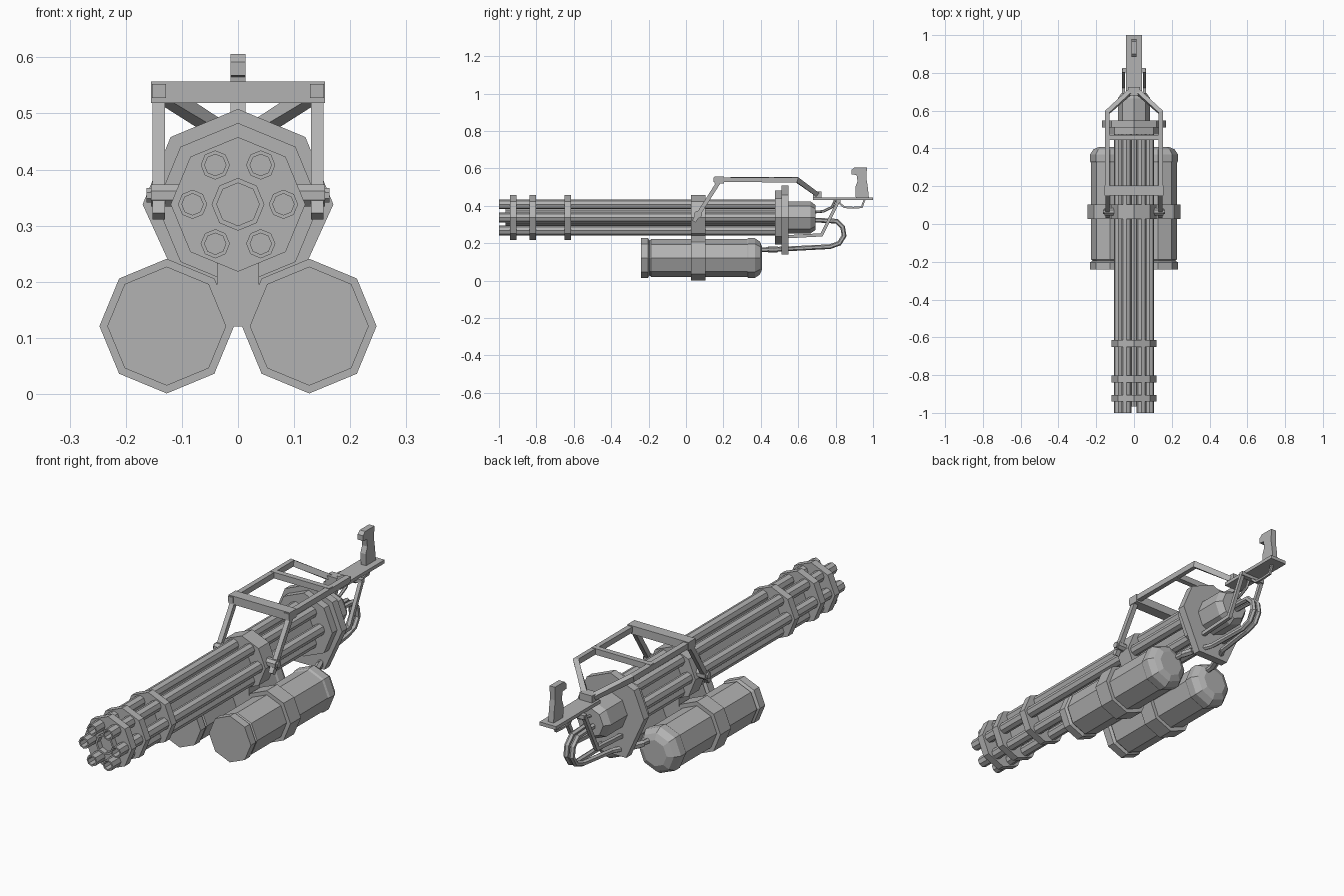
import bpy, bmesh
from math import pi, sin, cos, sqrt
from mathutils import Vector

if "Cube" in bpy.data.objects:
    bpy.data.objects.remove(bpy.data.objects["Cube"])

ZC = 0.338            # height of the barrel axis
TX, TZ = 0.127, 0.121  # tank axis

# Dark gunmetal grey for all parts
METAL = bpy.data.materials.new("dark_metal")
METAL.diffuse_color = (0.45, 0.45, 0.45, 1)
METAL.use_nodes = True
METAL.node_tree.nodes["Principled BSDF"].inputs["Base Color"].default_value = METAL.diffuse_color


def finish(name, bm):
    bmesh.ops.recalc_face_normals(bm, faces=bm.faces)
    me = bpy.data.meshes.new(name)
    bm.to_mesh(me)
    bm.free()
    me.materials.append(METAL)
    ob = bpy.data.objects.new(name, me)
    bpy.context.collection.objects.link(ob)
    return ob


def skin(name, loops):
    """Bridge equal-sized point loops and cap both ends."""
    bm = bmesh.new()
    rings = [[bm.verts.new(p) for p in lp] for lp in loops]
    n = len(rings[0])
    for a, b in zip(rings, rings[1:]):
        for i in range(n):
            j = (i + 1) % n
            bm.faces.new((a[i], a[j], b[j], b[i]))
    bm.faces.new(rings[0])
    bm.faces.new(rings[-1])
    return finish(name, bm)


def lathe(name, profile, x=0, z=ZC, n=8):
    """Turned part along y from (y, radius) pairs."""
    return skin(name, [[(x + r * cos(2 * pi * k / n), y, z + r * sin(2 * pi * k / n))
                        for k in range(n)] for y, r in profile])


def prism(name, pts, lo, hi, axis):
    """Extrude a 2D outline along x (pts are y, z) or y (pts are x, z)."""
    put = (lambda p, d: (d, p[0], p[1])) if axis == 'x' else (lambda p, d: (p[0], d, p[1]))
    return skin(name, [[put(p, d) for p in pts] for d in (lo, hi)])


def sweep(name, pts, r, n=4):
    """Mitred bar or hose along a path; n=4 gives a square bar of half width r."""
    pts = [Vector(p) for p in pts]
    if n == 4:
        r *= sqrt(2)
    loops = []
    for i, p in enumerate(pts):
        d0 = (p - pts[max(i - 1, 0)]).normalized()
        d1 = (pts[min(i + 1, len(pts) - 1)] - p).normalized()
        t = (d0 + d1).normalized()
        ref = Vector((0, 0, 1)) if abs(t.x) > 0.9 else Vector((1, 0, 0))
        side = (ref - t * ref.dot(t)).normalized()
        up = t.cross(side)
        stretch = 1 / max(t.dot(d1 if d1.length else d0), 0.6)
        loops.append([p + side * r * cos(2 * pi * (k + .5) / n)
                      + up * r * stretch * sin(2 * pi * (k + .5) / n) for k in range(n)])
    return skin(name, loops)


def box(name, lo, hi):
    return prism(name, [(lo[0], lo[2]), (hi[0], lo[2]), (hi[0], hi[2]), (lo[0], hi[2])],
                 lo[1], hi[1], 'y')


# Barrel cluster: six hollow barrels around a hollow core
for k in range(6):
    a = k * pi / 3
    lathe(f"barrel_{k + 1}", [(-0.88, 0.019), (-1, 0.019), (-1, 0.026), (0.49, 0.026)],
          0.081 * cos(a), ZC + 0.081 * sin(a))
lathe("core_tube", [(-0.88, 0.038), (-0.965, 0.038), (-0.965, 0.047), (0.49, 0.047)])
for i, (y0, y1) in enumerate([(-0.94, -0.905), (-0.838, -0.803), (-0.65, -0.615)]):
    lathe(f"barrel_ring_{i + 1}", [(y0, 0.12), (y1, 0.12)])

# Main clamp with tapered web between the tanks
lathe("main_clamp", [(0.027, 0.12), (0.103, 0.12)])
prism("clamp_web", [(-0.037, 0.26), (0.037, 0.26), (0.037, 0.19), (0.007, 0.12),
                    (-0.007, 0.12), (-0.037, 0.19)], 0.027, 0.103, 'y')

# Rear plate and motor housing
lathe("front_plate", [(0.475, 0.145), (0.515, 0.145)])
prism("rear_plate", [(0, 0.508), (0.12, 0.458), (0.17, 0.338), (0.08, 0.14),
                     (-0.08, 0.14), (-0.17, 0.338), (-0.12, 0.458)], 0.51, 0.547, 'y')
lathe("motor_housing", [(0.54, 0.086), (0.665, 0.086), (0.693, 0.066)])

for s, tag in ((-1, "left"), (1, "right")):
    # Tank with end caps and clamp band
    lathe(f"tank_{tag}", [(-0.24, 0.106), (-0.203, 0.106), (-0.195, 0.093), (-0.187, 0.101),
                          (0.325, 0.101), (0.333, 0.106), (0.368, 0.106), (0.395, 0.088),
                          (0.407, 0.06)], s * TX, TZ)
    lathe(f"tank_band_{tag}", [(0.027, 0.12), (0.103, 0.12)], s * TX, TZ)

    # Hose from tank looping back into the motor housing
    sweep(f"hose_{tag}", [(s * .09, .39, .165), (s * .085, .46, .167), (s * .03, .58, .172),
                          (s * .014, .77, .182), (s * .014, .82, .2), (s * .014, .845, .24),
                          (s * .014, .838, .285), (s * .014, .805, .318),
                          (s * .014, .67, .325)], 0.0125, 6)
    sweep(f"hose_fitting_{tag}", [(s * .088, .44, .166), (s * .07, .49, .168)], 0.016, 6)

    # Carry frame: leg, rail and converging rear bar
    x = s * 0.141
    sweep(f"frame_leg_{tag}", [(x, .042, .317), (x, .18, .535)], 0.011)
    sweep(f"frame_rail_{tag}", [(x, .148, .54), (x, .592, .54), (s * .02, .7, .462)], 0.0125)
    # Pivot: boss and bolt
    sweep(f"pivot_boss_{tag}", [(s * .1, .065, .354), (s * .155, .065, .354)], 0.021, 8)
    sweep(f"pivot_bolt_{tag}", [(s * .15, .065, .354), (s * .163, .065, .354)], 0.014, 8)
    # Strut from the rear plate up to the grip plate
    sweep(f"grip_strut_{tag}", [(s * .055, .54, .235), (s * .055, .725, .245),
                                (s * .055, .815, .425)], 0.0085)

# Frame crossbars
box("front_crossbar", (-0.155, 0.152, 0.519), (0.155, 0.203, 0.557))
box("middle_crossbar", (-0.15, 0.445, 0.527), (0.15, 0.47, 0.555))

# Grip plate, block, strut tie and grip
box("grip_plate", (-0.042, 0.68, 0.43), (0.042, 1.0, 0.446))
box("grip_plate_block", (-0.032, 0.68, 0.44), (0.032, 0.725, 0.478))
box("strut_tie", (-0.062, 0.803, 0.415), (0.062, 0.825, 0.434))
prism("rear_grip", [(.908, .44), (.978, .44), (.972, .5), (.965, .545), (.967, .606),
                    (.9, .606), (.885, .592), (.885, .568), (.912, .565), (.917, .53),
                    (.905, .5)], -0.0135, 0.0135, 'x')

# Trigger guard and control cable under the plate
sweep("trigger_guard", [(0, .81, .425), (0, .845, .393), (0, .895, .39), (0, .94, .393),
                        (0, .955, .435)], 0.005)
sweep("control_cable", [(0, .67, .365), (0, .735, .371), (0, .78, .393), (0, .8, .435)],
      0.007, 6)
